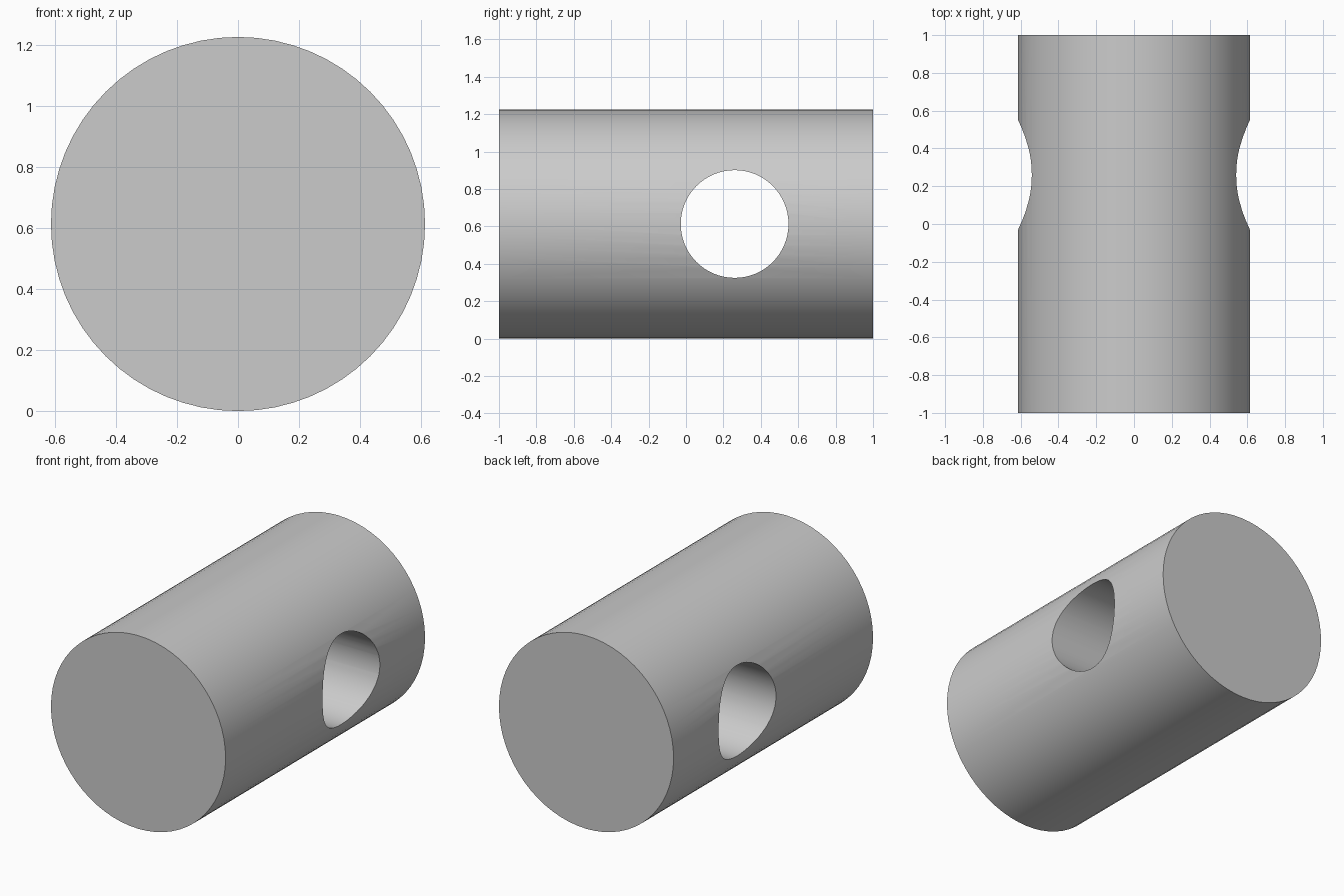
import bpy
import math

cube = bpy.data.objects.get("Cube")
if cube:
    bpy.data.objects.remove(cube, do_unlink=True)

RADIUS = 0.613
HOLE_RADIUS = 0.288
HOLE_Y = 0.26

grey = bpy.data.materials.new("plain grey")
grey.use_nodes = True
colour = (0.6, 0.6, 0.6, 1)
grey.diffuse_color = colour
grey.node_tree.nodes["Principled BSDF"].inputs["Base Color"].default_value = colour


def cylinder(name, radius, depth, y, rotation, sides):
    bpy.ops.mesh.primitive_cylinder_add(
        vertices=sides, radius=radius, depth=depth,
        location=(0, y, RADIUS), rotation=rotation)
    obj = bpy.context.object
    obj.name = name
    obj.data.materials.append(grey)
    return obj


# Solid pin lying along y, and the cutter for its cross hole along x
pin = cylinder("cross_drilled_pin", RADIUS, 2, 0, (math.pi / 2, 0, 0), 64)
cutter = cylinder("cross_hole_cutter", HOLE_RADIUS, 2, HOLE_Y, (0, math.pi / 2, 0), 64)
cutter.hide_render = True
cutter.hide_viewport = True

# Drill the hole
drill = pin.modifiers.new("cross hole", 'BOOLEAN')
drill.operation = 'DIFFERENCE'
drill.solver = 'EXACT'
drill.object = cutter
bpy.ops.object.select_all(action='DESELECT')
pin.select_set(True)
bpy.context.view_layer.objects.active = pin
bpy.ops.object.modifier_apply(modifier=drill.name)
bpy.data.objects.remove(cutter, do_unlink=True)

# Smooth curved walls with crisp rims
bpy.ops.object.shade_smooth_by_angle(angle=math.radians(30))
